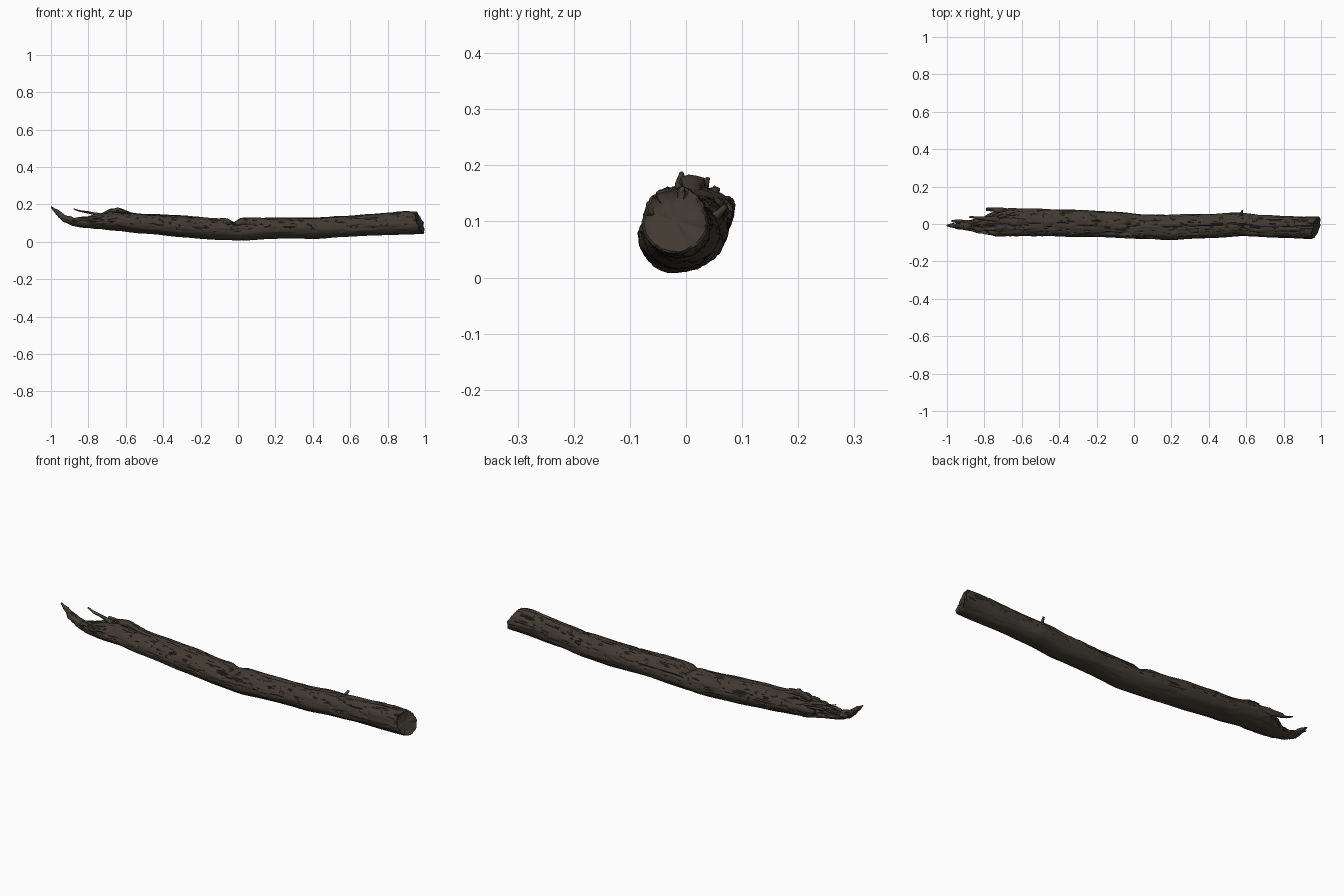
import bpy, bmesh, math, random
from mathutils import Vector, noise

random.seed(4)
if "Cube" in bpy.data.objects:
    bpy.data.objects.remove(bpy.data.objects["Cube"])

bark = bpy.data.materials.new("dark bark")
bark.use_nodes = True
color = (0.052, 0.042, 0.031, 1)
bark.diffuse_color = color
bark.node_tree.nodes["Principled BSDF"].inputs["Base Color"].default_value = color

# Log outline in hundredths: x, back and front limits, bottom and top limits
OUTLINE = [
    (-96, -2, 0, 13, 16), (-93, -2.5, 1, 10.5, 14), (-88, -3.5, 2, 8.5, 12.5),
    (-82, -5, 3.5, 7.5, 13), (-77, -6, 5.5, 7, 14), (-72, -6.5, 8, 6.5, 15),
    (-65, -6.5, 8.5, 6, 16.5), (-50, -6.5, 8, 4.5, 15), (-30, -7, 7.5, 2.5, 14),
    (-10, -7, 6.5, 1, 12.5), (5, -8.2, 5, 0.8, 13), (18, -8.5, 5, 1.6, 12.7),
    (40, -7.5, 5.5, 1.8, 13), (57, -6.5, 6, 2.5, 13.7), (70, -7, 4.6, 3.3, 14.7),
    (90, -7.6, 4, 4, 16.5), (97, -7.8, 4, 4.2, 16.2)]


def limits(x):
    """Smoothly blended outline limits at x."""
    for a, b in zip(OUTLINE, OUTLINE[1:]):
        if x <= b[0] / 100 or b is OUTLINE[-1]:
            f = (x * 100 - a[0]) / (b[0] - a[0])
            f = 0.5 * f + 0.5 * f * f * (3 - 2 * f)
            return [(p + (q - p) * f) / 100 for p, q in zip(a[1:], b[1:])]


def finish(bm, name):
    bmesh.ops.recalc_face_normals(bm, faces=bm.faces)
    mesh = bpy.data.meshes.new(name)
    bm.to_mesh(mesh)
    bm.free()
    mesh.materials.append(bark)
    obj = bpy.data.objects.new(name, mesh)
    bpy.context.collection.objects.link(obj)
    bpy.ops.object.select_all(action="DESELECT")
    obj.select_set(True)
    bpy.context.view_layer.objects.active = obj
    bpy.ops.object.shade_smooth_by_angle(angle=math.radians(50))
    return obj


def bridge(bm, rings):
    for a, b in zip(rings, rings[1:]):
        n = len(a)
        for i in range(n):
            j = (i + 1) % n
            bm.faces.new((a[i], a[j], b[j], b[i]))


def bark_point(x, t):
    """Point on the weathered surface at length x and angle t."""
    y0, y1, z0, z1 = limits(x)
    c, s = math.cos(t), math.sin(t)
    upper = 0.25 + 0.75 * max(0, min(1, s + 0.5))
    torn = max(0, min(1, (-0.55 - x) / 0.25))
    swell = noise.noise(Vector((x * 6, c * 2, s * 2))) * 0.004
    grain = noise.noise(Vector((x * 7, c * 8, s * 8 + 5))) * 0.004 * upper
    crack_field = abs(noise.noise(Vector((x * 5, c * 5 + 9, s * 5))))
    crack = -0.008 * max(0, 1 - crack_field / 0.09) * upper
    rag = noise.noise(Vector((x * 28, c * 4, s * 4 + 2))) * 0.016 * torn * upper
    split = (x + 0.02 - 0.02 * c) / 0.022
    notch = -0.026 * math.exp(-split * split) * max(0, s) ** 2
    size = min(1, (z1 - z0) / 0.08)
    d = (swell + grain + crack + rag) * size + notch
    y = (y0 + y1) / 2 + ((y1 - y0) / 2 + d) * c
    z = (z0 + z1) / 2 + ((z1 - z0) / 2 + d) * s
    # Slanted break at the thick end
    w = max(0, (x - 0.85) / 0.12)
    jag = noise.noise(Vector((y * 30, z * 30, 1))) * 0.008
    return Vector((x + w * (0.3 * (y + 0.02) - 0.3 * (z - 0.1) + jag), y, z))


# Main log with closed ends
SIDES, STEPS = 72, 260
bm = bmesh.new()
rings = []
for k in range(STEPS + 1):
    x = -0.96 + 1.93 * k / STEPS
    rings.append([bm.verts.new(bark_point(x, math.tau * i / SIDES)) for i in range(SIDES)])
rim = [v.co.copy() for v in rings[-1]]
middle = sum(rim, Vector()) / SIDES
for scale in (0.93, 0.75, 0.5, 0.25, 0.06):
    ring = []
    for p in rim:
        q = middle.lerp(p, scale)
        q.x += noise.noise(q * 35) * 0.008 + (0.004 if scale > 0.9 else -0.003)
        ring.append(bm.verts.new(q))
    rings.append(ring)
bridge(bm, rings)
bm.faces.new(rings[0])
bm.faces.new(rings[-1])
finish(bm, "log")


def splinter(name, path, radii, flat=0.6, sides=10):
    """Tapered broken sliver of wood along a path."""
    bm = bmesh.new()
    pts = [Vector(p) for p in path]
    rings = []
    steps = 6 * (len(pts) - 1)
    for k in range(steps + 1):
        u = min(k / 6, len(pts) - 1.0001)
        i = int(u)
        p = pts[i].lerp(pts[i + 1], u - i)
        r = radii[i] + (radii[i + 1] - radii[i]) * (u - i)
        ahead = (pts[i + 1] - pts[i]).normalized()
        side = ahead.cross(Vector((0, 0, 1))).normalized()
        up = side.cross(ahead)
        ring = []
        for j in range(sides):
            t = math.tau * j / sides
            rough = r * (1 + 0.4 * noise.noise(p * 35 + Vector((0, math.cos(t), math.sin(t)))))
            ring.append(bm.verts.new(p + side * rough * math.cos(t) + up * rough * flat * math.sin(t)))
        rings.append(ring)
    bridge(bm, rings)
    bm.faces.new(rings[0])
    bm.faces.new(rings[-1])
    finish(bm, name)


# Torn end
splinter("tip_splinter", [(-0.87, -0.01, 0.105), (-0.94, -0.012, 0.135), (-0.97, -0.008, 0.163),
                          (-1, -0.008, 0.186)], [0.022, 0.018, 0.013, 0.004], 0.9)
splinter("tip_fork", [(-0.88, 0.0, 0.11), (-0.93, 0.014, 0.125), (-0.975, 0.016, 0.15)],
         [0.018, 0.012, 0.004])
splinter("upper_splinter", [(-0.72, 0.025, 0.14), (-0.8, 0.03, 0.158), (-0.85, 0.035, 0.165),
                            (-0.88, 0.038, 0.177)], [0.016, 0.01, 0.007, 0.004])
splinter("back_slab", [(-0.6, 0.066, 0.115), (-0.72, 0.074, 0.125), (-0.79, 0.08, 0.132)],
         [0.016, 0.014, 0.008], 1.4)
splinter("crest_chunk", [(-0.56, 0.01, 0.145), (-0.64, 0.012, 0.168), (-0.68, 0.015, 0.166),
                         (-0.72, 0.016, 0.15)], [0.012, 0.022, 0.02, 0.012], 0.65)

# Loose slivers lying along the torn top
for k in range(7):
    x = random.uniform(-0.8, -0.55)
    t = random.uniform(0.5, 2.4)
    a, b = bark_point(x, t), bark_point(x - 0.07, t + 0.1)
    b.z += 0.006
    splinter("bark_sliver", [a, a.lerp(b, 0.5), b], [0.006, 0.008, 0.002])

# Twig stub on the back
splinter("twig_stub", [(0.57, 0.04, 0.1), (0.575, 0.058, 0.115), (0.58, 0.072, 0.128)],
         [0.011, 0.007, 0.005], 1)
